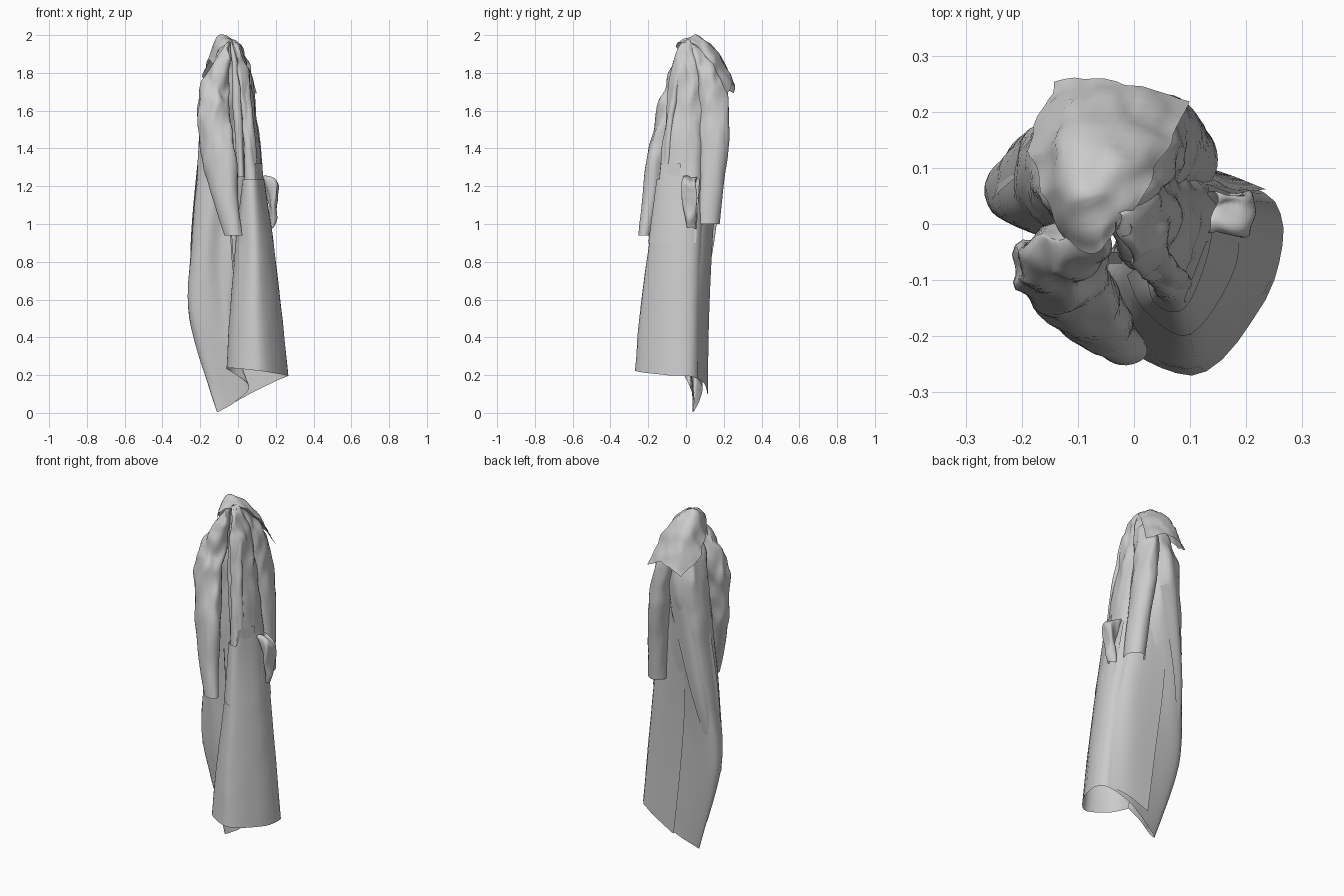
import bpy, bmesh, math
from mathutils import Vector, noise


def spline(pts, steps, closed):
    """Catmull-Rom resampling of a list of 3D points."""
    n, out = len(pts), []
    for i in range(n if closed else n - 1):
        if closed:
            a, b, c, d = (pts[(i + k) % n] for k in (-1, 0, 1, 2))
        else:
            a, b, c, d = (pts[min(max(i + k, 0), n - 1)] for k in (-1, 0, 1, 2))
        for s in range(steps):
            t = s / steps
            out.append(0.5 * (2 * b + (c - a) * t + (2 * a - 5 * b + 4 * c - d) * t * t
                              + (3 * b - a - 3 * c + d) * t ** 3))
    if not closed:
        out.append(pts[-1])
    return out


def loft(name, rows, closed=True, su=5, sv=8, wrinkle=0.0, low=0.12):
    """Smooth cloth surface through rows of control points; wrinkles grow upward."""
    rows = [spline([Vector(p) for p in r], su, closed) for r in rows]
    cols = [spline(list(c), sv, False) for c in zip(*rows)]
    nu, nv = len(cols), len(cols[0])
    bm = bmesh.new()
    grid = []
    for c in cols:
        line = []
        for p in c:
            k = wrinkle * min(max((p.z - 1.1) / 0.6, low), 1.0)
            line.append(bm.verts.new(p + k * noise.noise_vector(Vector((p.x * 22, p.y * 22, p.z * 8)))))
        grid.append(line)
    for i in range(nu if closed else nu - 1):
        j = (i + 1) % nu
        for k in range(nv - 1):
            bm.faces.new((grid[i][k], grid[j][k], grid[j][k + 1], grid[i][k + 1]))
    bmesh.ops.recalc_face_normals(bm, faces=bm.faces)
    me = bpy.data.meshes.new(name)
    bm.to_mesh(me)
    bm.free()
    ob = bpy.data.objects.new(name, me)
    bpy.context.collection.objects.link(ob)
    me.shade_smooth()
    return ob


def tube(name, sections, wrinkle=0.0, sides=10, low=0.12):
    """Tube through (x, y, z, rx, ry, turn) elliptical sections."""
    rows = []
    for x, y, z, rx, ry, turn in sections:
        ct, st = math.cos(turn), math.sin(turn)
        ring = []
        for i in range(sides):
            a = 2 * math.pi * i / sides
            u, v = rx * math.cos(a), ry * math.sin(a)
            ring.append((x + u * ct - v * st, y + u * st + v * ct, z))
        rows.append(ring)
    return loft(name, rows, True, 3, 8, wrinkle, low)


# Coat body: closed, folded outlines at a few heights, gathered at the hanging point
hem = [(-.11, .04, .005), (-.01, .07, .06), (.12, .085, .13), (.25, .04, .19),
       (.25, -.10, .20), (.13, -.262, .22), (0, -.23, .235), (-.06, -.13, .235),
       (-.03, -.03, .215), (.06, .02, .14), (-.01, .045, .062), (-.075, .035, .02)]
thigh = [(-.24, .085), (-.05, .10), (.10, .09), (.222, .04), (.22, -.10), (.11, -.243),
         (0, -.20), (-.045, -.11), (-.03, -.03), (-.06, .01), (-.15, 0), (-.24, .02)]
hip = [(-.22, .13), (-.06, .125), (.08, .10), (.175, .05), (.18, -.07), (.10, -.193),
       (.02, -.15), (-.01, -.09), (-.02, -.02), (-.09, 0), (-.17, -.02), (-.24, .03)]
waist = [(-.195, .16), (-.07, .17), (.04, .12), (.125, .06), (.13, -.03), (.09, -.135),
         (.04, -.125), (.03, -.06), (-.01, .01), (-.06, -.01), (-.13, -.02), (-.212, .04)]
chest = [(-.17, .17), (-.07, .20), (.02, .13), (.08, .06), (.085, -.01), (.06, -.09),
         (.02, -.10), (.01, -.05), (-.01, .01), (-.05, -.01), (-.12, -.02), (-.182, .06)]


def at(sec, z, s=1.0, cx=-.03, cy=.0):
    return [(cx + (x - cx) * s, cy + (y - cy) * s, z) for x, y in sec]


loft("coat_body", [hem, at(thigh, .5), at(hip, .9), at(waist, 1.25), at(chest, 1.6),
                   at(chest, 1.8, .75), at(chest, 1.93, .38), at(chest, 1.97, .12)],
     wrinkle=.017)

# Overlapping skirt front with its straight top edge, and the waistband above it
loft("skirt_front", [at(hip, .9, 1.03, .08, -.05)[3:8],
                     at(waist, 1.235, 1.13, .08, -.03)[3:8]], closed=False)
loft("waistband", [at(waist, 1.23, 1.07, .08, -.03)[4:6],
                   at(waist, 1.32, .98, .08, -.03)[4:6]], closed=False)

# Rear vent panel ending in a free edge, and the back wrap flap with a diagonal edge
loft("rear_vent", [[(.235, .062, .185), (.13, .10, .15), (0, .115, .09)],
                   [(.205, .06, .5), (.11, .105, .5), (-.05, .122, .5)],
                   [(.15, .07, .9), (.08, .115, .9), (-.09, .14, .9)],
                   [(.09, .08, 1.3), (.02, .135, 1.3), (-.09, .168, 1.3)]], closed=False)
loft("back_flap", [[(-.245, .07, .5), (-.252, .055, .5), (-.252, .03, .5)],
                   [(-.15, .155, .95), (-.215, .145, .95), (-.248, .05, .95)],
                   [(-.03, .185, 1.46), (-.13, .195, 1.52), (-.19, .10, 1.56)]], closed=False)

# Sleeves, hanging open at the cuffs
tube("front_sleeve", [(-.025, -.215, .94, .05, .034, -.4), (-.065, -.178, 1.12, .07, .05, -.5),
                      (-.10, -.135, 1.35, .10, .06, -.5), (-.135, -.085, 1.60, .085, .062, -.3),
                      (-.125, -.06, 1.71, .07, .06, 0), (-.10, -.03, 1.83, .045, .04, 0),
                      (-.04, 0, 1.96, .015, .015, 0)], .026)
tube("rear_sleeve", [(.095, .115, 1.0, .055, .064, 0), (.082, .13, 1.2, .055, .07, 0),
                     (.06, .15, 1.45, .055, .08, 0), (.03, .14, 1.68, .055, .08, 0),
                     (.01, .10, 1.82, .05, .06, 0), (-.02, .03, 1.94, .02, .02, 0)], .016)

# Lapel folds running down from the hook
tube("lapel_outer", [(.075, -.11, 1.28, .03, .018, .3), (.06, -.085, 1.55, .026, .018, .5),
                     (.03, -.045, 1.8, .022, .016, .5), (-.015, -.01, 1.96, .012, .012, 0)], .01)
tube("lapel_inner", [(.015, -.06, 1.25, .018, .026, 0), (.0, -.055, 1.55, .02, .022, 0),
                     (-.015, -.035, 1.8, .018, .018, 0), (-.025, 0, 1.96, .01, .01, 0)], .01)

# Collar thrown over the back
loft("collar", [
    [(-.13, -.02, 1.83), (-.10, -.04, 1.93), (-.06, -.045, 1.96), (-.03, -.02, 1.96)],
    [(-.155, .04, 1.87), (-.11, .05, 1.985), (-.05, .06, 1.99), (.02, .055, 1.94)],
    [(-.185, .14, 1.77), (-.12, .17, 1.89), (-.02, .16, 1.90), (.06, .14, 1.84)],
    [(-.14, .255, 1.70), (-.08, .265, 1.73), (0, .245, 1.74), (.10, .22, 1.69)]],
    closed=False, wrinkle=.014)

# Bunched pocket at the side and the hanging strap end
tube("side_pocket", [(.175, .03, .98, .012, .02, 0), (.185, .025, 1.07, .025, .03, 0),
                     (.18, .02, 1.16, .035, .04, 0), (.168, .02, 1.22, .045, .038, 0),
                     (.13, .02, 1.25, .015, .03, 0)], .03, low=.7)
loft("front_strap", [[(-.02, -.07, .76), (-.03, -.05, .76)],
                     [(-.045, -.07, 1.15), (-.055, -.05, 1.15)]], closed=False)
